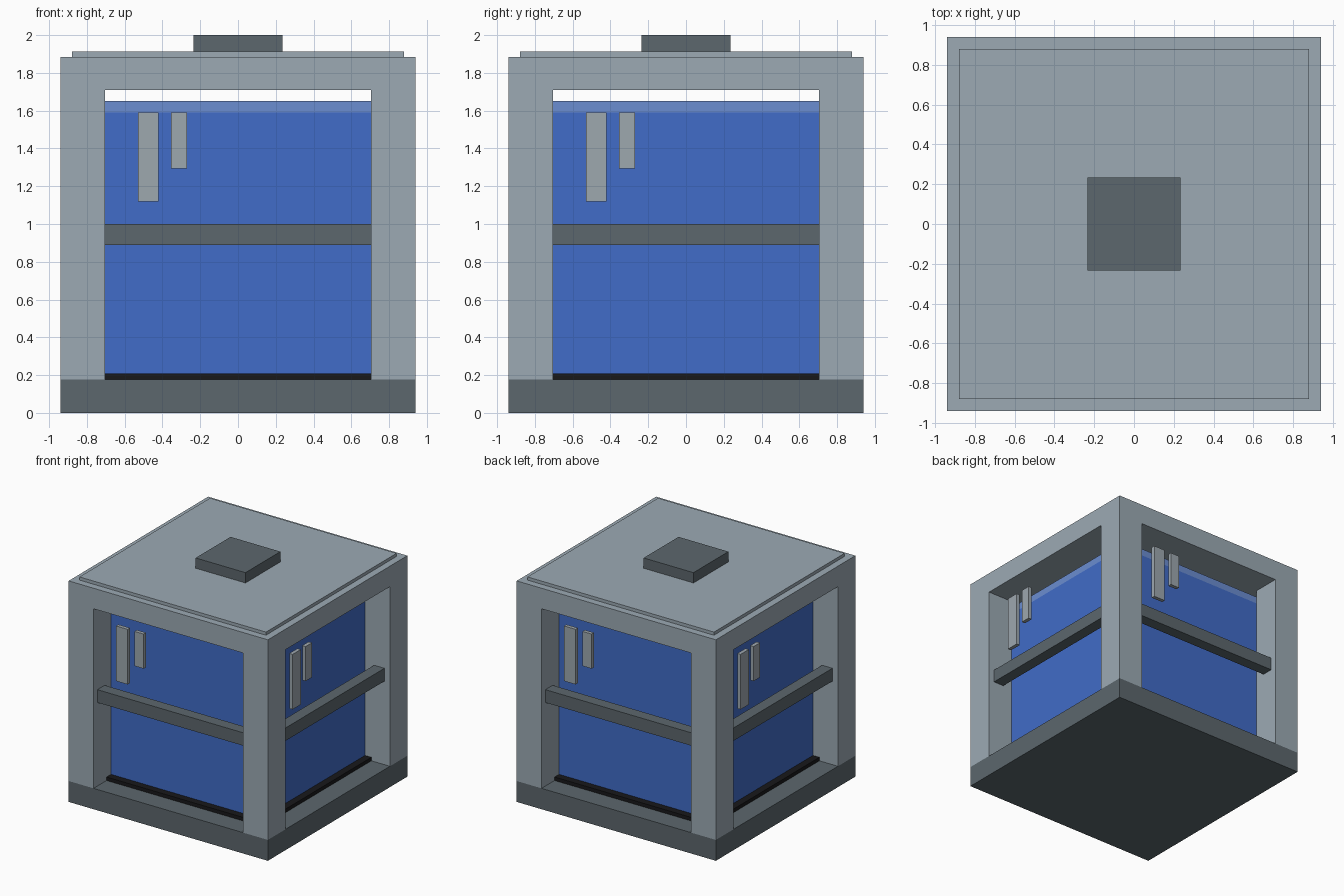
import bpy
import math
from mathutils import Matrix, Vector

default = bpy.data.objects.get("Cube")
if default:
    bpy.data.objects.remove(default, do_unlink=True)


def srgb(r, g, b):
    lin = lambda c: c / 12.92 if c <= 0.04045 else ((c + 0.055) / 1.055) ** 2.4
    return tuple(lin(c / 255) for c in (r, g, b)) + (1.0,)


def material(name, rgb):
    mat = bpy.data.materials.new(name)
    mat.use_nodes = True
    color = srgb(*rgb)
    mat.diffuse_color = color
    mat.node_tree.nodes["Principled BSDF"].inputs["Base Color"].default_value = color
    return mat


frame_grey = material("light frame grey", (156, 170, 180))
slate = material("dark slate", (92, 103, 109))
blue = material("core blue", (65, 108, 200))
pale_blue = material("pale blue", (107, 141, 209))
black = material("sill black", (24, 24, 26))
tab_grey = material("tab grey", (158, 168, 175))


def box(name, mat, x, y, z, turn=0):
    """Box from (min, max) ranges, turned about the vertical axis by quarter turns."""
    bpy.ops.mesh.primitive_cube_add(size=1)
    obj = bpy.context.object
    obj.name = name
    ranges = (x, y, z)
    centre = Vector([(a + b) / 2 for a, b in ranges])
    size = Vector([b - a for a, b in ranges])
    place = Matrix.Translation(centre) @ Matrix.Diagonal(size).to_4x4()
    obj.data.transform(Matrix.Rotation(turn * math.pi / 2, 4, "Z") @ place)
    obj.data.materials.append(mat)
    return obj


def square(half):
    return (-half, half), (-half, half)


OUT, IN = 0.94, 0.705        # outer half width, opening half width
FLOOR, CEILING = 0.178, 1.71

# Stacked centre parts
box("base", slate, *square(OUT), (0, FLOOR))
box("core", blue, *square(IN), (FLOOR, 1.59))
box("core_top_band", pale_blue, *square(IN), (1.59, 1.65))
box("roof", frame_grey, *square(OUT), (CEILING, 1.885))
box("roof_panel", frame_grey, *square(0.88), (1.885, 1.912))
box("roof_cap", slate, *square(0.235), (1.912, 2.0))

# Parts repeated on each of the four sides
for turn, side in enumerate(("front", "left", "back", "right")):
    box(side + "_corner_post", frame_grey, (-OUT, -IN), (-OUT, -IN), (FLOOR, CEILING), turn)
    box(side + "_sill", black, (-IN, IN), (-0.765, -IN), (FLOOR, 0.208), turn)
    box(side + "_rail", slate, (-IN, IN), (-0.888, -0.79), (0.89, 1.0), turn)
    box(side + "_long_tab", tab_grey, (-0.53, -0.42), (-0.887, -0.855), (1.12, 1.59), turn)
    box(side + "_short_tab", tab_grey, (-0.355, -0.27), (-0.887, -0.855), (1.295, 1.59), turn)
